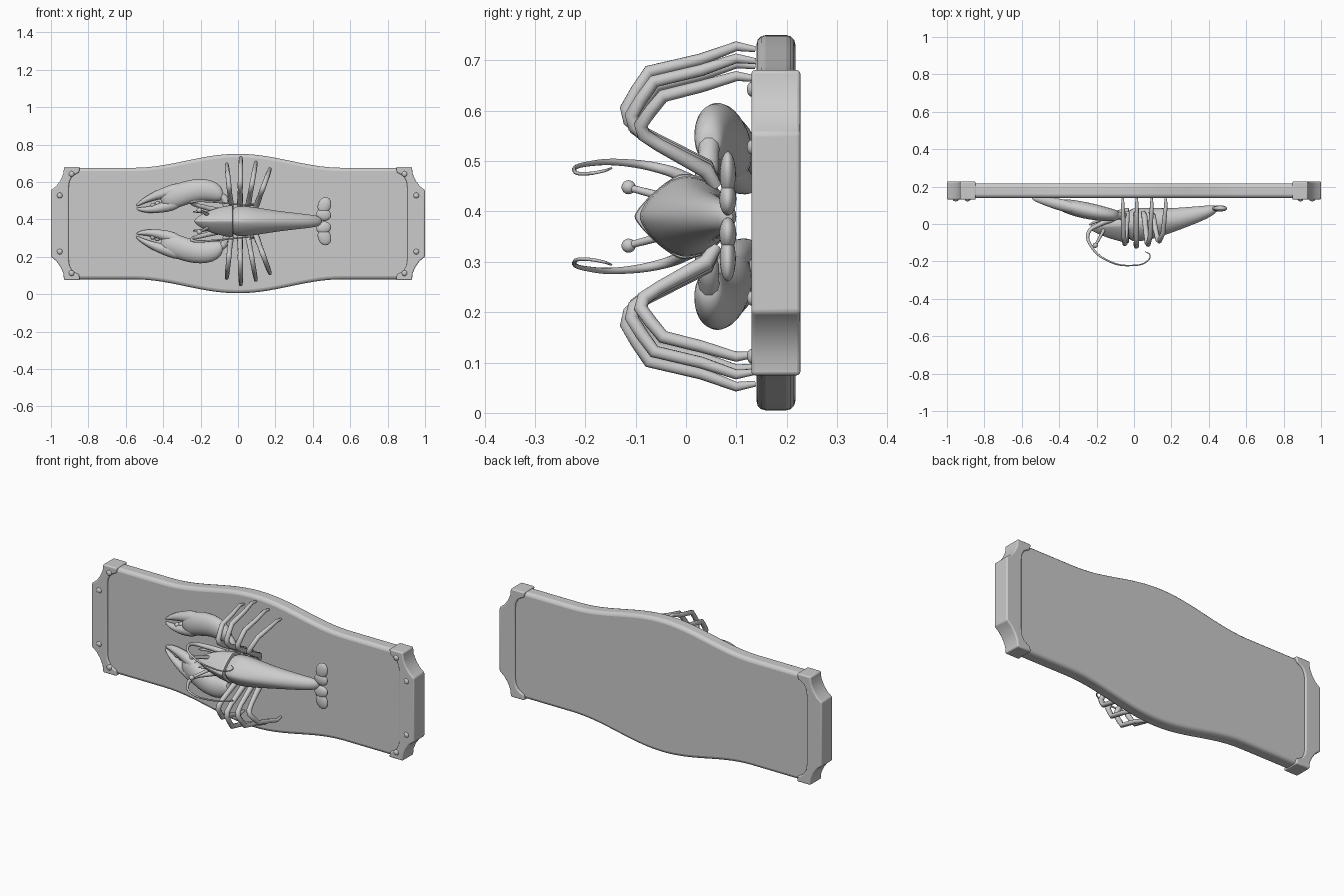
import bpy, bmesh, math
from mathutils import Vector

C = 0.39      # lobster symmetry height
B = 0.3775    # board symmetry height


def finish(ob, angle=35):
    bpy.ops.object.select_all(action='DESELECT')
    ob.select_set(True)
    bpy.context.view_layer.objects.active = ob
    bpy.ops.object.shade_smooth_by_angle(angle=math.radians(angle))
    return ob


def to_object(name, bm):
    bmesh.ops.recalc_face_normals(bm, faces=bm.faces)
    me = bpy.data.meshes.new(name)
    bm.to_mesh(me)
    bm.free()
    ob = bpy.data.objects.new(name, me)
    bpy.context.collection.objects.link(ob)
    return ob


def plate(name, outline, y0, y1, bevel):
    """Extrude an x,z outline from y0 to y1 with bevelled rims."""
    bm = bmesh.new()
    f = bm.faces.new([bm.verts.new((x, y0, z)) for x, z in outline])
    r = bmesh.ops.extrude_face_region(bm, geom=[f])
    bmesh.ops.translate(bm, vec=(0, y1 - y0, 0),
                        verts=[v for v in r['geom'] if isinstance(v, bmesh.types.BMVert)])
    ob = to_object(name, bm)
    m = ob.modifiers.new("rim", 'BEVEL')
    m.width, m.segments, m.limit_method, m.angle_limit = bevel, 3, 'ANGLE', math.radians(50)
    return finish(ob)


def loft(name, sections, n=24):
    """Skin rings given as (x, y, z, half depth, half height, front roundness)."""
    bm = bmesh.new()
    rings = []
    for x, y, z, hy, hz, p in sections:
        ring = []
        for i in range(n):
            a = 2 * math.pi * i / n
            c, s = math.cos(a), math.sin(a)
            q = p if c < 0 else 2
            ring.append(bm.verts.new((x, y + hy * math.copysign(abs(c) ** (2 / q), c),
                                      z + hz * math.copysign(abs(s) ** (2 / q), s))))
        rings.append(ring)
    for a, b in zip(rings, rings[1:]):
        for i in range(n):
            bm.faces.new((a[i], a[(i + 1) % n], b[(i + 1) % n], b[i]))
    bm.faces.new(rings[0])
    bm.faces.new(rings[-1])
    ob = to_object(name, bm)
    ob.modifiers.new("smooth", 'SUBSURF').levels = 1
    ob.modifiers["smooth"].render_levels = 1
    return finish(ob, 50)


def tube(name, pts, curved=False):
    """Tapered tube through (x, y, z, radius) points."""
    cu = bpy.data.curves.new(name, 'CURVE')
    cu.dimensions, cu.bevel_depth, cu.bevel_resolution, cu.use_fill_caps = '3D', 1, 3, True
    if curved:
        sp = cu.splines.new('BEZIER')
        sp.bezier_points.add(len(pts) - 1)
        for b, p in zip(sp.bezier_points, pts):
            b.co, b.radius = p[:3], p[3]
            b.handle_left_type = b.handle_right_type = 'AUTO'
    else:
        sp = cu.splines.new('POLY')
        sp.points.add(len(pts) - 1)
        for b, p in zip(sp.points, pts):
            b.co, b.radius = (*p[:3], 1), p[3]
    ob = bpy.data.objects.new(name, cu)
    bpy.context.collection.objects.link(ob)
    bpy.ops.object.select_all(action='DESELECT')
    ob.select_set(True)
    bpy.context.view_layer.objects.active = ob
    bpy.ops.object.convert(target='MESH')
    return finish(bpy.context.object, 60)


def ball(name, loc, size, tilt=0):
    bpy.ops.mesh.primitive_uv_sphere_add(segments=20, ring_count=12, location=loc, rotation=(0, tilt, 0))
    ob = bpy.context.object
    ob.name, ob.scale = name, size
    return finish(ob, 60)


# Board with a swelling middle
top = []
for i in range(61):
    x = -0.93 + 1.86 * i / 60
    swell = 0.5 + 0.5 * math.cos(math.pi * min(abs(x) / 0.56, 1))
    top.append((x, 0.298 + 0.0745 * swell))
plate("board", [(x, B + h) for x, h in top] + [(x, B - h) for x, h in reversed(top)], 0.14, 0.217, 0.018)

# End caps and rivets
half = [(0.905, 0.195), (0.901, 0.225), (0.888, 0.25), (0.868, 0.264), (0.85, 0.272), (0.845, 0.303),
        (0.93, 0.303), (0.934, 0.265), (0.95, 0.23), (0.972, 0.2), (1.0, 0.178)]
for s, side in ((-1, "left"), (1, "right")):
    outline = [(s * x, B + h) for x, h in half] + [(s * x, B - h) for x, h in reversed(half)]
    plate("end_cap_" + side, outline, 0.13, 0.227, 0.007)
    for x, h in ((0.89, 0.265), (0.953, 0.15)):
        for t in (-1, 1):
            ball("rivet", (s * x, 0.131, B + t * h), (0.015, 0.01, 0.015))

# Carapace, tail and tail tip
loft("carapace", [(-0.235, -0.02, C, 0.012, 0.008, 1.3), (-0.2, -0.015, C, 0.035, 0.035, 1.3),
                  (-0.15, -0.01, C, 0.062, 0.06, 1.25), (-0.09, -0.008, C, 0.082, 0.078, 1.25),
                  (-0.035, -0.008, C, 0.097, 0.087, 1.25), (-0.028, -0.008, C, 0.096, 0.086, 1.25),
                  (-0.025, -0.008, C, 0.08, 0.07, 1.3)])
loft("tail", [(-0.05, -0.005, C, 0.088, 0.078, 1.4), (0.03, -0.004, C, 0.092, 0.083, 1.5),
              (0.1, 0.002, C, 0.084, 0.074, 1.6), (0.2, 0.018, C, 0.066, 0.057, 1.8),
              (0.3, 0.041, C, 0.051, 0.045, 2), (0.39, 0.063, C, 0.036, 0.035, 2),
              (0.43, 0.077, C, 0.025, 0.028, 2), (0.45, 0.083, C, 0.01, 0.012, 2)])

# Legs: x root, x tip, reach of the knee, tip height offset
legs = [(-0.035, -0.06, -0.105, 0.302), (0.01, 0.015, -0.118, 0.336),
        (0.05, 0.095, -0.108, 0.312), (0.09, 0.17, -0.09, 0.277)]
for s, side in ((-1, "lower"), (1, "upper")):
    for xr, xt, knee, h in legs:
        path = []
        for t, y, r in ((0.06, 0.06, 0.012), (0.1, 0.04, 0.016), (0.165, knee + 0.035, 0.013),
                        (0.19, knee + 0.006, 0.014), (0.215, knee, 0.014), (0.25, knee + 0.02, 0.013),
                        (0.288, knee + 0.045, 0.013), (0.312, 0.03, 0.012), (0.338, 0.1, 0.01),
                        (0.332, 0.138, 0.006)):
            d = 0.06 + (t - 0.06) * (h - 0.06) / 0.276
            path.append((xr + (xt - xr) * (t - 0.06) / 0.276, y, C + s * d, r))
        tube("leg_" + side, path)

    # Claw palm with two fingers
    def claw(name, rows):
        loft(name, [(x, y, C + s * d, hy, hz, 2) for x, y, d, hy, hz in rows])
    claw("claw_palm_" + side, [
        (-0.08, 0.045, 0.142, 0.018, 0.018), (-0.09, 0.046, 0.147, 0.028, 0.04),
        (-0.13, 0.05, 0.162, 0.035, 0.056), (-0.2, 0.062, 0.171, 0.044, 0.059),
        (-0.28, 0.076, 0.152, 0.046, 0.066), (-0.34, 0.09, 0.13, 0.042, 0.066),
        (-0.39, 0.1, 0.122, 0.032, 0.052), (-0.415, 0.106, 0.122, 0.018, 0.028)])
    claw("claw_finger_outer_" + side, [
        (-0.3, 0.08, 0.175, 0.032, 0.04), (-0.38, 0.1, 0.156, 0.034, 0.033),
        (-0.44, 0.113, 0.138, 0.028, 0.025), (-0.49, 0.124, 0.117, 0.02, 0.018),
        (-0.53, 0.133, 0.094, 0.012, 0.011), (-0.545, 0.137, 0.083, 0.005, 0.005)])
    claw("claw_finger_inner_" + side, [
        (-0.3, 0.08, 0.105, 0.03, 0.035), (-0.38, 0.098, 0.079, 0.03, 0.032),
        (-0.44, 0.112, 0.066, 0.026, 0.023), (-0.49, 0.124, 0.06, 0.02, 0.016),
        (-0.53, 0.132, 0.064, 0.011, 0.01), (-0.542, 0.136, 0.068, 0.005, 0.005)])
    for x, d in ((-0.43, 0.095), (-0.455, 0.086)):
        ball("claw_tooth_" + side, (x, 0.113, C + s * d), (0.014, 0.014, 0.012))

    # Arm joining claw and body
    tube("claw_arm_" + side, [(-0.11, 0.046, C + s * 0.15, 0.024), (-0.075, 0.045, C + s * 0.125, 0.02),
                              (-0.06, 0.042, C + s * 0.1, 0.024), (-0.06, 0.035, C + s * 0.05, 0.018)])

    # Sweeping antenna, short feeler and stalked eye
    tube("antenna_" + side, [
        (-0.1, 0.03, C + s * 0.055, 0.016), (-0.18, 0.0, C + s * 0.075, 0.013),
        (-0.245, -0.05, C + s * 0.095, 0.01), (-0.225, -0.125, C + s * 0.107, 0.007),
        (-0.14, -0.196, C + s * 0.104, 0.005), (-0.02, -0.222, C + s * 0.092, 0.004),
        (0.075, -0.195, C + s * 0.085, 0.0035), (0.085, -0.165, C + s * 0.09, 0.003),
        (0.06, -0.148, C + s * 0.096, 0.002)], True)
    tube("feeler_" + side, [(-0.15, 0.03, C + s * 0.04, 0.011), (-0.2, 0.015, C + s * 0.05, 0.008),
                            (-0.24, -0.005, C + s * 0.05, 0.004)], True)
    tube("eye_stalk_" + side, [(-0.16, -0.03, C + s * 0.035, 0.009), (-0.205, -0.112, C + s * 0.057, 0.007)])
    ball("eye_" + side, (-0.207, -0.114, C + s * 0.058), (0.014, 0.014, 0.014))

    # Tail fan lobes
    ball("tail_lobe_outer_" + side, (0.462, 0.083, C + s * 0.084), (0.035, 0.016, 0.046), s * 0.35)
    ball("tail_lobe_middle_" + side, (0.458, 0.083, C + s * 0.035), (0.04, 0.017, 0.033), s * 0.2)
